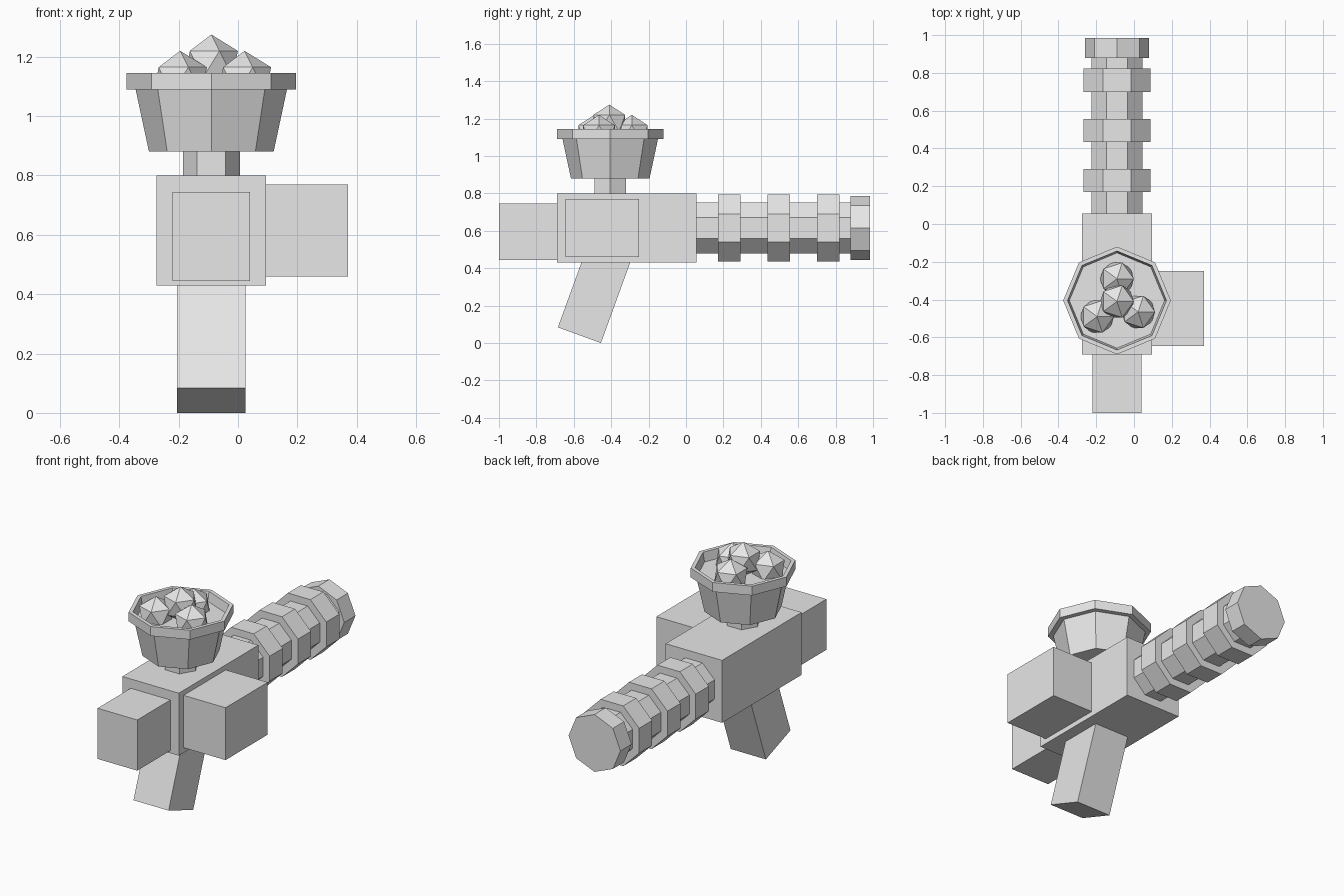
import bpy, bmesh, math
from mathutils import Matrix, Vector

if "Cube" in bpy.data.objects:
    bpy.data.objects.remove(bpy.data.objects["Cube"])

grey = bpy.data.materials.new("plain_grey")
grey.diffuse_color = (0.8, 0.8, 0.8, 1)
grey.use_nodes = True
grey.node_tree.nodes["Principled BSDF"].inputs["Base Color"].default_value = grey.diffuse_color


def finish(name, bm):
    bmesh.ops.recalc_face_normals(bm, faces=bm.faces)
    mesh = bpy.data.meshes.new(name)
    bm.to_mesh(mesh)
    bm.free()
    mesh.materials.append(grey)
    ob = bpy.data.objects.new(name, mesh)
    bpy.context.collection.objects.link(ob)
    return ob


def box(name, lo, hi):
    """Box between two corners."""
    lo, hi = Vector(lo), Vector(hi)
    bm = bmesh.new()
    bmesh.ops.create_cube(bm, size=1, matrix=Matrix.Translation((lo + hi) / 2)
                          @ Matrix.Diagonal((*(hi - lo), 1)))
    return finish(name, bm)


def lathe(name, profile, sides, matrix, phase=0.0, closed=False):
    """Faceted solid from (radius, height) pairs; closed makes a hollow ring."""
    bm = bmesh.new()
    rings = []
    for r, h in profile:
        angles = [phase + math.tau * i / sides for i in range(sides)]
        rings.append([bm.verts.new(matrix @ Vector((r * math.cos(a), r * math.sin(a), h)))
                      for a in angles])
    pairs = list(zip(rings, rings[1:]))
    if closed:
        pairs.append((rings[-1], rings[0]))
    else:
        bm.faces.new(rings[0])
        bm.faces.new(rings[-1])
    for a, b in pairs:
        for i in range(sides):
            j = (i + 1) % sides
            bm.faces.new((a[i], a[j], b[j], b[i]))
    return finish(name, bm)


# Main body and the two attached blocks
box("body", (-0.275, -0.69, 0.43), (0.095, 0.055, 0.80))
box("front_block", (-0.22, -1.0, 0.445), (0.04, -0.68, 0.745))
box("side_block", (0.085, -0.645, 0.46), (0.37, -0.25, 0.77))

# Tilted grip
grip = box("grip", (-0.115, -0.1225, 0), (0.115, 0.1225, 0.52))
grip.data.transform(Matrix.Translation((-0.09, -0.57, 0.042))
                    @ Matrix.Rotation(math.radians(-20), 4, 'X'))

# Barrel along +y with raised bands
along_y = Matrix.Translation((-0.09, 0, 0.615)) @ Matrix.Rotation(-math.pi / 2, 4, 'X')
flat = math.pi / 8
lathe("barrel", [(0.147, 0.04), (0.147, 0.90)], 8, along_y, flat)
for n, y in enumerate((0.17, 0.435, 0.70)):
    lathe(f"barrel_band_{n + 1}", [(0.193, y), (0.193, y + 0.122)], 8, along_y, flat)

# Muzzle cap with an inset octagon on its end
lathe("muzzle", [(0.17, 0.88), (0.17, 0.985), (0.088, 0.985)], 8, along_y)

# Neck, bowl and rim of the cup
cup = Matrix.Translation((-0.09, -0.405, 0))
lathe("neck", [(0.096, 0.78), (0.096, 0.89)], 6, cup)
lathe("bowl", [(0.21, 0.88), (0.255, 1.09)], 8, cup)
lathe("rim", [(0.252, 1.09), (0.285, 1.09), (0.285, 1.145), (0.262, 1.145)],
      8, cup, closed=True)

# Faceted lumps heaped in the cup
for n, spot in enumerate([(-0.09, -0.41, 1.175), (-0.09, -0.29, 1.12),
                          (-0.195, -0.49, 1.12), (0.022, -0.465, 1.12)]):
    bm = bmesh.new()
    bmesh.ops.create_icosphere(bm, subdivisions=1, radius=0.1,
                               matrix=Matrix.Translation(spot))
    finish(f"lump_{n + 1}", bm)
